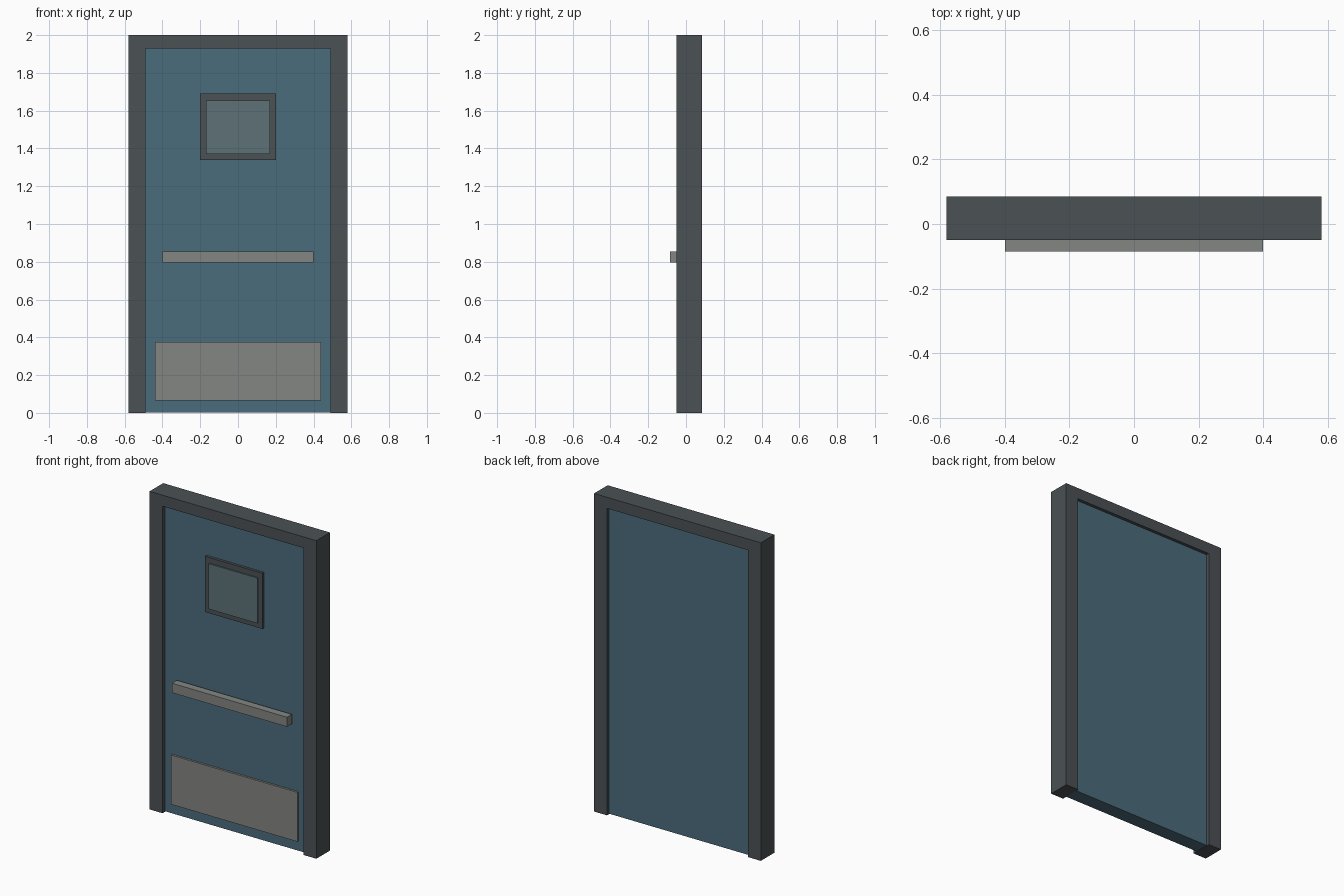
import bpy, bmesh

if "Cube" in bpy.data.objects:
    bpy.data.objects.remove(bpy.data.objects["Cube"])


def material(name, rgb):
    m = bpy.data.materials.new(name)
    m.diffuse_color = (*rgb, 1)
    m.use_nodes = True
    m.node_tree.nodes["Principled BSDF"].inputs["Base Color"].default_value = m.diffuse_color
    return m


dark = material("dark_paint", (0.07, 0.083, 0.09))
blue = material("blue_paint", (0.07, 0.15, 0.2))
steel = material("brushed_steel", (0.23, 0.24, 0.225))
pane = material("window_pane", (0.11, 0.165, 0.185))


def prism(name, outline, y0, y1, mat):
    """Extrude an (x, z) outline from y0 to y1."""
    bm = bmesh.new()
    face = bm.faces.new([bm.verts.new((x, y0, z)) for x, z in outline])
    ext = bmesh.ops.extrude_face_region(bm, geom=[face])
    verts = [g for g in ext["geom"] if isinstance(g, bmesh.types.BMVert)]
    bmesh.ops.translate(bm, verts=verts, vec=(0, y1 - y0, 0))
    bmesh.ops.recalc_face_normals(bm, faces=bm.faces)
    mesh = bpy.data.meshes.new(name)
    bm.to_mesh(mesh)
    bm.free()
    mesh.materials.append(mat)
    obj = bpy.data.objects.new(name, mesh)
    bpy.context.collection.objects.link(obj)
    return obj


def box(name, x0, x1, y0, y1, z0, z1, mat):
    return prism(name, [(x0, z0), (x1, z0), (x1, z1), (x0, z1)], y0, y1, mat)


# Door frame: two jambs joined by a header
half = [(0.58, 2.0), (0.58, 0.0), (0.49, 0.0), (0.49, 1.93)]
outline = half + [(-x, z) for x, z in reversed(half)]
prism("door_frame", outline, -0.05, 0.085, dark)

# Door leaf, recessed on both sides
box("door_panel", -0.49, 0.49, -0.025, 0.065, 0.003, 1.93, blue)

# Window trim and raised pane
box("window_trim", -0.2, 0.2, -0.042, -0.024, 1.34, 1.69, dark)
box("window_pane", -0.17, 0.17, -0.05, -0.041, 1.37, 1.655, pane)

# Push bar on two hidden mounts
box("push_bar", -0.4, 0.4, -0.085, -0.036, 0.795, 0.855, steel)
for side, x in (("left", -0.3), ("right", 0.3)):
    box(f"push_bar_mount_{side}", x - 0.02, x + 0.02, -0.037, -0.024, 0.81, 0.84, steel)

# Kick plate
box("kick_plate", -0.44, 0.44, -0.038, -0.024, 0.065, 0.375, steel)
